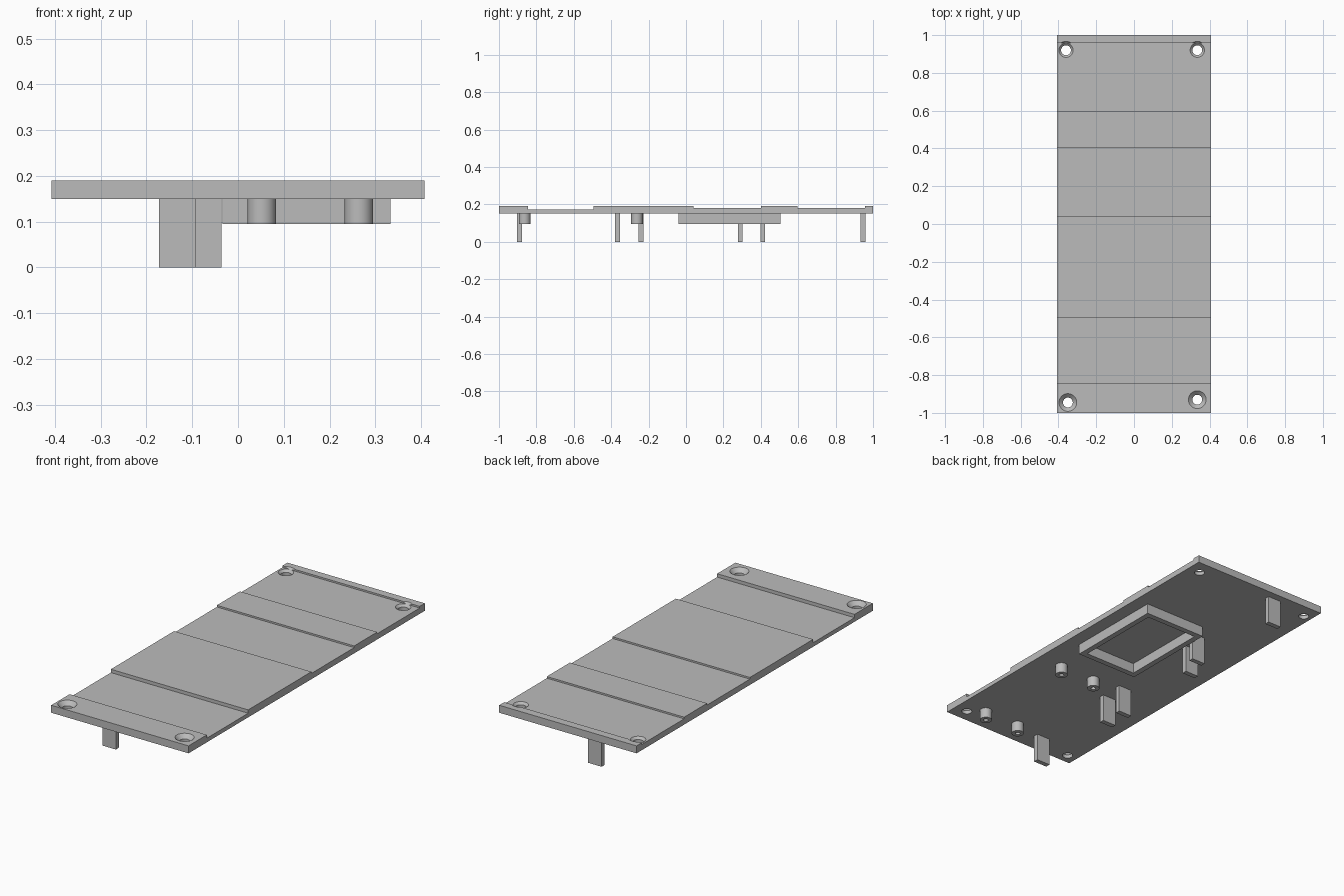
import bpy, bmesh, math
from mathutils import Vector

cube = bpy.data.objects.get("Cube")
if cube:
    bpy.data.objects.remove(cube, do_unlink=True)

grey = bpy.data.materials.new("plain_grey")
grey.use_nodes = True
colour = (0.5, 0.5, 0.5, 1)
grey.diffuse_color = colour
grey.node_tree.nodes["Principled BSDF"].inputs["Base Color"].default_value = colour

HALF_W, BASE = 0.407, 0.15


def finish(bm, name, location=(0, 0, 0)):
    bmesh.ops.recalc_face_normals(bm, faces=bm.faces)
    mesh = bpy.data.meshes.new(name)
    bm.to_mesh(mesh)
    bm.free()
    mesh.materials.append(grey)
    obj = bpy.data.objects.new(name, mesh)
    obj.location = location
    bpy.context.collection.objects.link(obj)
    return obj


def extrude(name, points, direction):
    """Extrude a closed outline along a vector."""
    bm = bmesh.new()
    face = bm.faces.new([bm.verts.new(p) for p in points])
    geom = bmesh.ops.extrude_face_region(bm, geom=[face], use_keep_orig=True)["geom"]
    moved = [g for g in geom if isinstance(g, bmesh.types.BMVert)]
    bmesh.ops.translate(bm, verts=moved, vec=Vector(direction))
    return finish(bm, name)


def box(name, x0, x1, y0, y1, z0, z1):
    outline = [(x0, y0, z0), (x1, y0, z0), (x1, y1, z0), (x0, y1, z0)]
    return extrude(name, outline, (0, 0, z1 - z0))


def lathe(name, profile, location, steps=32):
    """Revolve (radius, height) points, starting and ending on the axis."""
    bm = bmesh.new()
    verts = [bm.verts.new((r, 0, z)) for r, z in profile]
    edges = [bm.edges.new(pair) for pair in zip(verts, verts[1:])]
    bmesh.ops.spin(bm, geom=verts + edges, axis=(0, 0, 1), cent=(0, 0, 0),
                   angle=math.tau, steps=steps, use_duplicate=False)
    bmesh.ops.remove_doubles(bm, verts=bm.verts, dist=1e-5)
    return finish(bm, name, location)


def cut(target, cutter):
    mod = target.modifiers.new("cut", 'BOOLEAN')
    mod.operation, mod.solver, mod.object = 'DIFFERENCE', 'EXACT', cutter
    activate(target)
    bpy.ops.object.modifier_apply(modifier=mod.name)
    bpy.data.objects.remove(cutter, do_unlink=True)


def activate(obj):
    bpy.ops.object.select_all(action='DESELECT')
    obj.select_set(True)
    bpy.context.view_layer.objects.active = obj


# Stepped cover plate: (front edge y, top height) of each band
bands = [(-1, 0.19), (-0.845, 0.172), (-0.495, 0.19), (0.04, 0.181),
         (0.402, 0.19), (0.597, 0.181), (0.957, 0.19)]
ends = [y for y, z in bands[1:]] + [1]
outline = [(-HALF_W, -1, BASE)]
for (y, z), end in zip(bands, ends):
    outline += [(-HALF_W, y, z), (-HALF_W, end, z)]
outline.append((-HALF_W, 1, BASE))
plate = extrude("cover_plate", outline, (2 * HALF_W, 0, 0))

# Countersunk screw holes
sink = [(0, 0.1), (0.026, 0.1), (0.026, 0.169), (0.057, 0.2), (0, 0.2)]
for x, y in [(-0.36, 0.92), (0.335, 0.92), (-0.35, -0.945), (0.335, -0.93)]:
    cut(plate, lathe("hole_cutter", sink, (x, y, 0)))

# Rectangular frame under the plate
frame = box("underside_frame", -0.034, 0.333, -0.04, 0.505, 0.095, BASE)
cut(frame, box("frame_cutter", -0.004, 0.303, -0.01, 0.475, 0.05, 0.2))

# Hollow screw bosses
tube = [(0, 0.055), (0.031, 0.055), (0.031, 0), (0.012, 0), (0.012, 0.045), (0, 0.045)]
bosses = [lathe("screw_boss", tube, (x, y, 0.095))
          for x in (0.052, 0.264) for y in (-0.863, -0.262)]

# Flat tabs hanging below
for y in (-0.89, -0.366, -0.24, 0.29, 0.41, 0.947):
    right = -0.036 if y == 0.41 else -0.092
    box("tab", right - 0.08, right, y - 0.013, y + 0.013, 0, BASE)

for obj in [plate] + bosses:
    activate(obj)
    bpy.ops.object.shade_smooth_by_angle(angle=math.radians(30))
